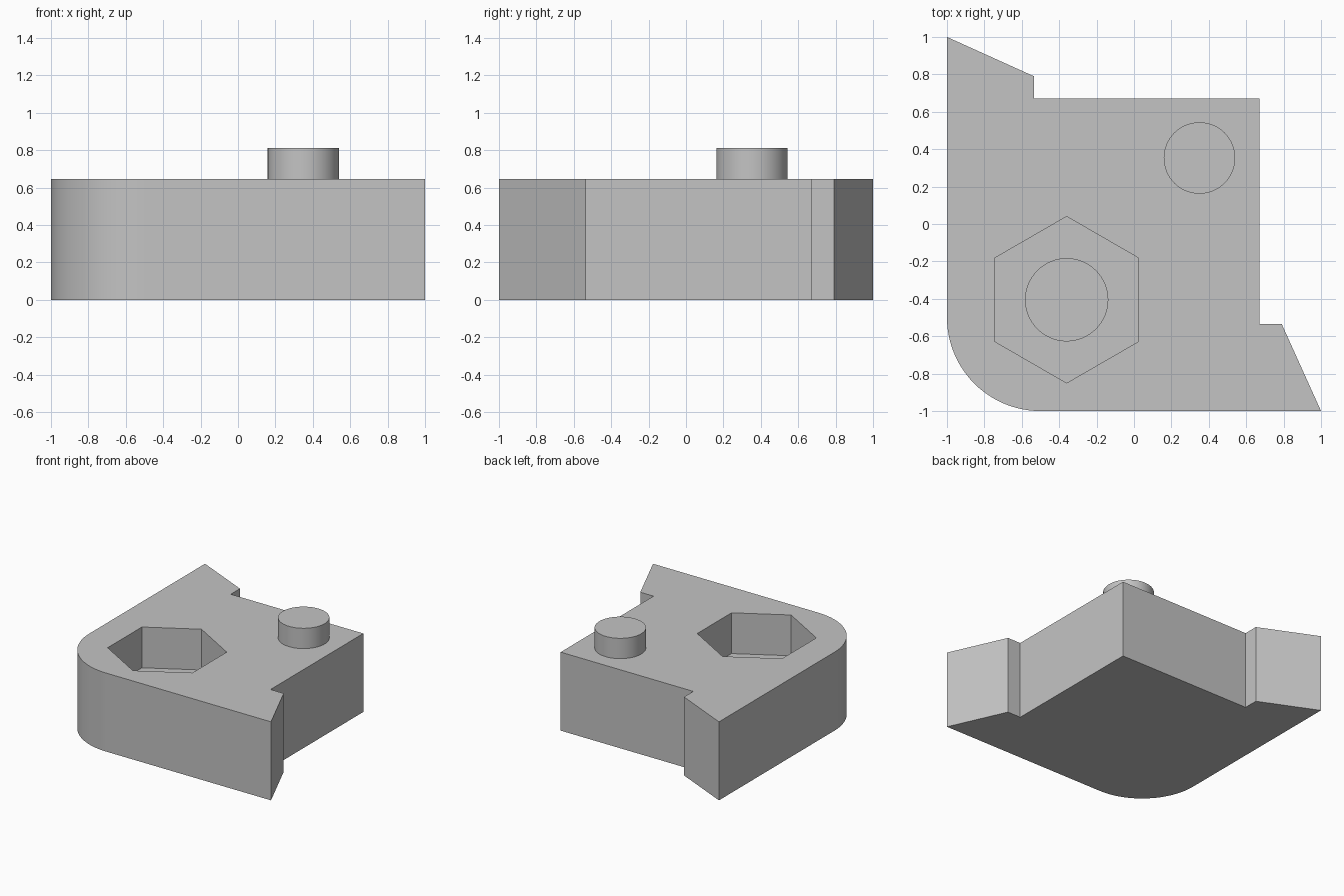
import bpy, bmesh, math

default = bpy.data.objects.get("Cube")
if default:
    bpy.data.objects.remove(default, do_unlink=True)

HEIGHT = 0.645
POCKET_FLOOR = 0.31
SOCKET_FLOOR = 0.14
POCKET_CENTRE = (-0.36, -0.405)

grey = bpy.data.materials.new("plain_grey")
grey.use_nodes = True
colour = (0.55, 0.55, 0.55, 1)
grey.diffuse_color = colour
grey.node_tree.nodes["Principled BSDF"].inputs["Base Color"].default_value = colour


def arc(cx, cy, radius, start, end, steps):
    """Points along an arc, angles in degrees, both ends included."""
    angles = [math.radians(start + (end - start) * i / steps) for i in range(steps + 1)]
    return [(cx + radius * math.cos(a), cy + radius * math.sin(a)) for a in angles]


def ring(centre, radius, sides, start=0):
    return arc(*centre, radius, start, start + 360, sides)[:-1]


def prism(name, outline, bottom, top):
    """Upright solid with the given outline."""
    bm = bmesh.new()
    base = bm.faces.new([bm.verts.new((x, y, bottom)) for x, y in outline])
    result = bmesh.ops.extrude_face_region(bm, geom=[base])
    lifted = [v for v in result["geom"] if isinstance(v, bmesh.types.BMVert)]
    bmesh.ops.translate(bm, verts=lifted, vec=(0, 0, top - bottom))
    bmesh.ops.recalc_face_normals(bm, faces=bm.faces)
    mesh = bpy.data.meshes.new(name)
    bm.to_mesh(mesh)
    bm.free()
    mesh.materials.append(grey)
    obj = bpy.data.objects.new(name, mesh)
    bpy.context.collection.objects.link(obj)
    return obj


def activate(obj):
    bpy.ops.object.select_all(action="DESELECT")
    obj.select_set(True)
    bpy.context.view_layer.objects.active = obj


def cut(target, cutter):
    cutter.hide_render = True
    mod = target.modifiers.new("cut", "BOOLEAN")
    mod.operation = "DIFFERENCE"
    mod.solver = "EXACT"
    mod.object = cutter
    activate(target)
    bpy.ops.object.modifier_apply(modifier=mod.name)
    bpy.data.objects.remove(cutter, do_unlink=True)


# Block: rounded front corner, notched back with two pointed ends
half_outline = [(1, -1), (0.79, -0.535), (0.67, -0.535)]
mirrored = [(y, x) for x, y in reversed(half_outline)]
outline = half_outline + [(0.67, 0.67)] + mirrored + arc(-0.5, -0.5, 0.5, 180, 270, 24)
block = prism("block", outline, 0, HEIGHT)

# Hexagonal pocket with a round blind socket in its floor
cut(block, prism("pocket_cutter", ring(POCKET_CENTRE, 0.445, 6, 90), POCKET_FLOOR, HEIGHT + 0.1))
cut(block, prism("socket_cutter", ring(POCKET_CENTRE, 0.22, 64), SOCKET_FLOOR, POCKET_FLOOR + 0.1))

# Round peg on top
peg = prism("peg", ring((0.35, 0.353), 0.191, 64), HEIGHT - 0.02, 0.812)

for obj in (block, peg):
    activate(obj)
    bpy.ops.object.shade_smooth_by_angle(angle=math.radians(20))
